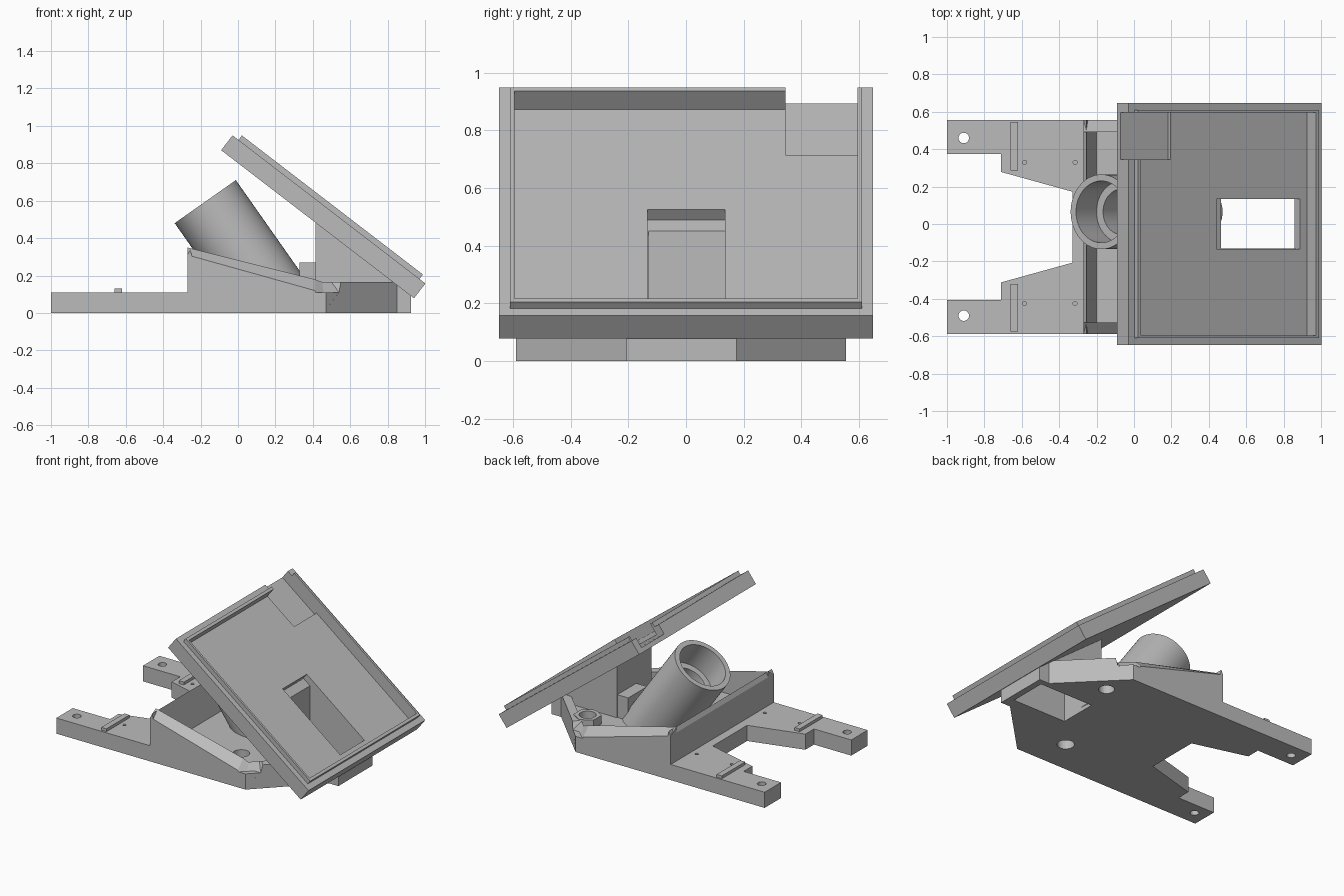
import bpy, bmesh, math
from mathutils import Matrix, Vector

cube = bpy.data.objects.get("Cube")
if cube:
    bpy.data.objects.remove(cube, do_unlink=True)

grey = bpy.data.materials.new("plain_grey")
grey.use_nodes = True
grey.diffuse_color = (0.5, 0.5, 0.5, 1)
grey.node_tree.nodes["Principled BSDF"].inputs["Base Color"].default_value = (0.5, 0.5, 0.5, 1)

MID = -0.017  # centre line of the base


def finish(name, bm, matrix=None):
    if matrix:
        bm.transform(matrix)
    bmesh.ops.recalc_face_normals(bm, faces=bm.faces)
    mesh = bpy.data.meshes.new(name)
    bm.to_mesh(mesh)
    bm.free()
    mesh.materials.append(grey)
    ob = bpy.data.objects.new(name, mesh)
    bpy.context.collection.objects.link(ob)
    return ob


def prism(name, points, offset):
    bm = bmesh.new()
    face = bm.faces.new([bm.verts.new(p) for p in points])
    ext = bmesh.ops.extrude_face_region(bm, geom=[face])
    verts = [v for v in ext["geom"] if isinstance(v, bmesh.types.BMVert)]
    bmesh.ops.translate(bm, verts=verts, vec=offset)
    return finish(name, bm)


def box(name, lo, hi, matrix=None):
    bm = bmesh.new()
    bmesh.ops.create_cube(bm, size=1)
    for v in bm.verts:
        v.co = [lo[i] if v.co[i] < 0 else hi[i] for i in range(3)]
    return finish(name, bm, matrix)


def cylinder(name, x, y, z0, z1, r, sides=32, matrix=None):
    bm = bmesh.new()
    bmesh.ops.create_cone(bm, cap_ends=True, segments=sides, radius1=r, radius2=r, depth=z1 - z0)
    bmesh.ops.translate(bm, verts=bm.verts, vec=(x, y, (z0 + z1) / 2))
    return finish(name, bm, matrix)


def activate(ob):
    bpy.ops.object.select_all(action="DESELECT")
    ob.select_set(True)
    bpy.context.view_layer.objects.active = ob


def cut(ob, cutter):
    activate(ob)
    mod = ob.modifiers.new("cut", "BOOLEAN")
    mod.operation = "DIFFERENCE"
    mod.solver = "EXACT"
    mod.object = cutter
    bpy.ops.object.modifier_apply(modifier=mod.name)
    bpy.data.objects.remove(cutter, do_unlink=True)


# Tube frame: local z runs down the sloping axis
axis = Vector((0.575, 0, -0.818)).normalized()
side = Vector((0, 1, 0))
across = side.cross(axis)
tube_frame = Matrix.Translation((-0.175, 0.065, 0.595)) @ Matrix((across, side, axis)).transposed().to_4x4()

# Base plate with two legs and a chamfered far end
half = [(0.85, 0.19), (0.47, 0.572), (-1, 0.572), (-1, 0.39), (-0.71, 0.39), (-0.71, 0.295), (-0.33, 0.19)]
outline = half + [(x, -y) for x, y in reversed(half)]
base = prism("base_plate", [(x, y + MID, 0) for x, y in outline], (0, 0, 0.11))
for x, y, r in [(-0.91, 0.46, 0.028), (-0.91, -0.49, 0.028), (0.27, -0.35, 0.055), (0.52, 0.35, 0.05)]:
    cut(base, cylinder("drill", x, y, -0.1, 0.3, r))
for x in (-0.585, -0.315):
    for y in (0.33, -0.425):
        cut(base, cylinder("pin_drill", x, y, 0.05, 0.3, 0.011, 12))
cut(base, cylinder("bore_drill", 0, 0, 0.3, 1.1, 0.122, 48, tube_frame))

# Raised ribs on the legs
for name, y0, y1 in [("rib_back", 0.285, 0.545), ("rib_front", -0.575, -0.32)]:
    box(name, (-0.66, y0, 0.1), (-0.62, y1, 0.13))

# Tray side walls: outer xy, inner xy, outer height, inner height
stations = [
    (-0.27, 0.572, -0.27, 0.51, 0.31, 0.35),
    (0.41, 0.572, 0.41, 0.51, 0.12, 0.18),
    (0.47, 0.572, 0.45, 0.51, 0.02, 0.165),
    (0.54, 0.502, 0.5, 0.46, 0.11, 0.165),
    (0.55, 0.492, 0.51, 0.45, 0.165, 0.165),
    (0.85, 0.19, 0.79, 0.17, 0.165, 0.165),
]
for name, s in [("tray_wall_back", 1), ("tray_wall_front", -1)]:
    bm = bmesh.new()
    rings = []
    for ox, oy, ix, iy, zo, zi in stations:
        oy, iy = s * oy + MID, s * iy + MID
        rings.append([bm.verts.new(p) for p in [(ox, oy, 0), (ox, oy, zo), (ix, iy, zi), (ix, iy, 0)]])
    for a, b in zip(rings, rings[1:]):
        for i in range(4):
            j = (i + 1) % 4
            bm.faces.new([a[i], a[j], b[j], b[i]])
    bm.faces.new(rings[0])
    bm.faces.new(rings[-1])
    finish(name, bm)

# Tray end wall with sloping inner face
prism("tray_end_wall", [(-0.27, -0.589, 0.05), (-0.27, -0.589, 0.31), (-0.255, -0.589, 0.34),
                        (-0.2, -0.589, 0.11), (-0.2, -0.589, 0.05)], (0, 1.144, 0))

# Hexagonal nut boss
boss = cylinder("nut_boss", 0.52, 0.35, 0.1, 0.17, 0.09, 6)
cut(boss, cylinder("nut_drill", 0.52, 0.35, 0, 0.3, 0.055))

# Sloping stepped tube, turned from a profile
profile = [(0.2, 0), (0.2, 0.9), (0.122, 0.9), (0.122, 0.19), (0.165, 0.19), (0.165, 0)]
bm = bmesh.new()
verts = [bm.verts.new((r, 0, t)) for r, t in profile]
edges = [bm.edges.new((verts[i], verts[(i + 1) % len(verts)])) for i in range(len(verts))]
bmesh.ops.spin(bm, geom=verts + edges, cent=(0, 0, 0), axis=(0, 0, 1), angle=math.tau, steps=64)
bmesh.ops.remove_doubles(bm, verts=bm.verts, dist=1e-4)
bmesh.ops.recalc_face_normals(bm, faces=bm.faces)
bm.transform(tube_frame)
bmesh.ops.bisect_plane(bm, geom=bm.verts[:] + bm.edges[:] + bm.faces[:],
                       plane_co=(0, 0, 0.02), plane_no=(0, 0, 1), clear_inner=True)
tube = finish("tube", bm)
activate(tube)
bpy.ops.object.shade_smooth_by_angle(angle=math.radians(30))

# Support block below the panel, with a shaft through it
block = prism("support_block", [(0.415, -0.207, 0), (0.925, -0.207, 0), (0.925, -0.207, 0.1),
                                (0.415, -0.207, 0.49)], (0, 0.382, 0))
for ob in (base, block):
    cut(ob, box("shaft", (0.465, -0.13, -0.1), (0.88, 0.135, 0.8)))
box("tube_gusset", (0.33, -0.04, 0.1), (0.42, 0.17, 0.27))

# Tilted panel: local x runs down the slope, z is its outward normal
down = Vector((0.793, 0, -0.609)).normalized()
normal = down.cross(side)
panel_frame = Matrix.Translation((-0.09, 0, 0.87)) @ Matrix((down, side, normal)).transposed().to_4x4()
panel = box("panel", (0, -0.648, 0), (1.3, 0.648, 0.1), panel_frame)
lip = box("panel_lip", (0.04, -0.61, 0.09), (1.26, 0.61, 0.13), panel_frame)
for ob in (panel, lip):
    cut(ob, box("recess", (0.06, -0.595, 0.05), (1.24, 0.595, 0.3), panel_frame))
    cut(ob, box("corner_notch", (-0.1, 0.345, 0.03), (0.32, 0.595, 0.4), panel_frame))
cut(panel, box("window", (0.63, -0.133, -0.1), (1.195, 0.135, 0.3), panel_frame))
